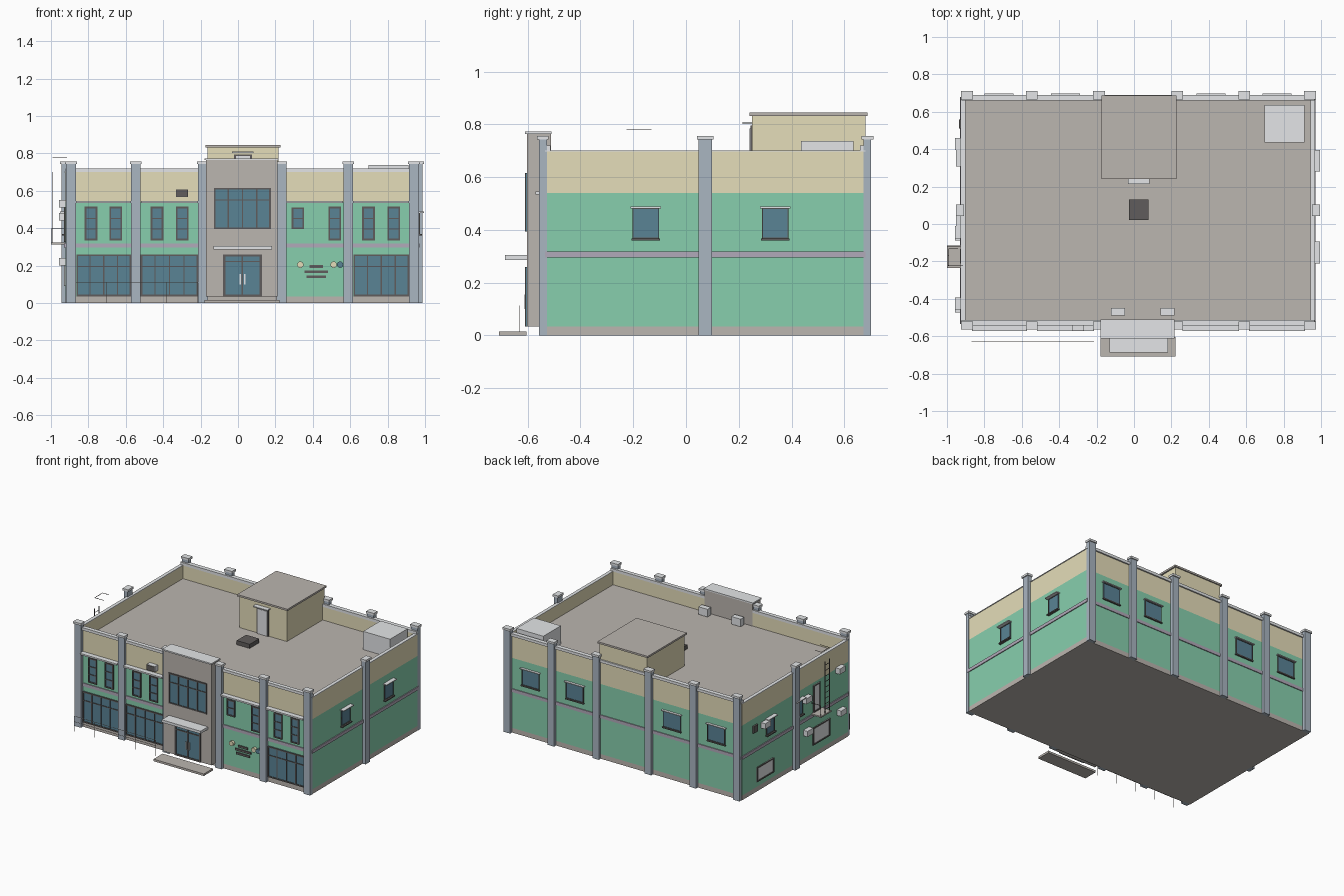
import bpy
import bmesh
from mathutils import Matrix, Vector

cube = bpy.data.objects.get("Cube")
if cube:
    bpy.data.objects.remove(cube)


def material(name, rgb):
    lin = [(c / 255) ** 2.2 for c in rgb] + [1]
    m = bpy.data.materials.new(name)
    m.use_nodes = True
    m.diffuse_color = lin
    m.node_tree.nodes["Principled BSDF"].inputs["Base Color"].default_value = lin
    return m


GREEN = material("green wall", (134, 206, 172))
TAN = material("tan wall", (228, 220, 184))
STONE = material("warm grey stone", (186, 180, 174))
BLUE = material("blue grey pillar", (168, 180, 192))
LIGHT = material("light grey", (227, 229, 231))
GLASS = material("blue glass", (90, 130, 148))
DARK = material("dark frame", (96, 93, 92))
MAUVE = material("mauve trim", (176, 168, 184))

# Wall planes
X0, X1, Y0, Y1 = -.923, .965, -.535, .68
ROOF, TOP, T = .605, .70, .021


def build(name, boxes):
    """One object from boxes given as (x0, x1, y0, y1, z0, z1, material)."""
    bm = bmesh.new()
    mesh = bpy.data.meshes.new(name)
    slots = []
    for *b, mat in boxes:
        if mat not in slots:
            slots.append(mat)
            mesh.materials.append(mat)
        lo, hi = Vector(b[0::2]), Vector(b[1::2])
        mtx = Matrix.Translation((lo + hi) / 2) @ Matrix.Diagonal((*(hi - lo), 1))
        made = bmesh.ops.create_cube(bm, size=1, matrix=mtx)
        for f in {f for v in made["verts"] for f in v.link_faces}:
            f.material_index = slots.index(mat)
    bmesh.ops.recalc_face_normals(bm, faces=bm.faces)
    bm.to_mesh(mesh)
    bm.free()
    obj = bpy.data.objects.new(name, mesh)
    bpy.context.collection.objects.link(obj)


def on(side, u0, u1, z0, z1, d0, d1, mat):
    """Box on a wall: u runs along it, d is the distance out from it."""
    if side == "front":
        return (u0, u1, Y0 - d1, Y0 - d0, z0, z1, mat)
    if side == "back":
        return (u0, u1, Y1 + d0, Y1 + d1, z0, z1, mat)
    if side == "left":
        return (X1 + d0, X1 + d1, u0, u1, z0, z1, mat)
    return (X0 - d1, X0 - d0, u0, u1, z0, z1, mat)


def window(name, side, u0, u1, z0, z1, cols=1, rows=(), base=0, w=.009,
           pane=GLASS, hood=0):
    """Framed pane with bars; base is its distance from the wall, hood a depth."""
    def bar(a, b, c, d):
        return on(side, a, b, c, d, base - .004, base + .008, DARK)
    parts = [on(side, u0, u1, z0, z1, base - .004, base + .004, pane),
             bar(u0, u0 + w, z0, z1), bar(u1 - w, u1, z0, z1),
             bar(u0, u1, z0, z0 + w), bar(u0, u1, z1 - w, z1)]
    for i in range(1, cols):
        u = u0 + (u1 - u0) * i / cols
        parts.append(bar(u - w / 3, u + w / 3, z0, z1))
    parts += [bar(u0, u1, z - w / 3, z + w / 3) for z in rows]
    if hood:
        parts.append(on(side, u0 - .008, u1 + .008, z1, z1 + .006, 0, hood, LIGHT))
        parts.append(on(side, u0 - .004, u1 + .004, z0 - .008, z0, 0, hood * .6, DARK))
    build(name, parts)


def ring(name, z0, z1, mat):
    build(name, [(X0, X1, Y0, Y0 + T, z0, z1, mat), (X0, X1, Y1 - T, Y1, z0, z1, mat),
                 (X0, X0 + T, Y0 + T, Y1 - T, z0, z1, mat),
                 (X1 - T, X1, Y0 + T, Y1 - T, z0, z1, mat)])


# Shell
ring("plinth", 0, .034, STONE)
ring("green_walls", .034, .54, GREEN)
ring("tan_walls", .54, TOP, TAN)
build("floor", [(X0 + T, X1 - T, Y0 + T, Y1 - T, 0, .02, STONE)])
build("roof", [(X0 + T, X1 - T, Y0 + T, Y1 - T, ROOF - .02, ROOF, STONE)])
build("coping", [(X0, X1, Y0 - .008, Y0 + T, TOP, .72, LIGHT),
                 (X0, X1, Y1 - T, Y1 + .01, TOP, .72, LIGHT),
                 (X0 - .004, X0 + T, Y0, Y1, TOP - .003, TOP + .002, LIGHT),
                 (X1 - T, X1 + .004, Y0, Y1, TOP - .003, TOP + .002, LIGHT)])
build("wall_band", [on(s, a, b, .296, .319, 0, .006, MAUVE)
                    for s, a, b in (("front", X0, X1), ("back", X0, X1),
                                    ("left", Y0, Y1), ("right", Y0, Y1))])

# Pillars with caps
COLUMNS = (-.893, -.546, -.187, .232, .589, .941)
places = [(s, u) for s in ("front", "back") for u in COLUMNS]
places += [("left", .073), ("right", .073)]
for s, u in places:
    build(s + "_pillar", [on(s, u - .026, u + .026, 0, .742, -.008, .022, BLUE),
                          on(s, u - .031, u + .031, .742, .757, -.014, .03, LIGHT)])

# Front storefronts, upper windows and ledges
for a, b in ((-.864, -.572), (-.52, -.212), (.617, .915)):
    window("storefront", "front", a, b, .036, .26, cols=4, rows=(.195,))
for u in (-.786, -.653, -.433, -.298, .518, .698, .833):
    window("upper_window", "front", u - .034, u + .034, .335, .515, rows=(.395, .452))
window("short_window", "front", .287, .353, .395, .512, rows=(.452,))
for a, b in ((-.866, -.573), (-.519, -.213), (.26, .562), (.616, .914)):
    build("window_ledge", [on("front", a, b, .534, .545, 0, .036, LIGHT)])

# Wall plaques and round lamps on one bay
build("wall_plaques", [on("front", .418 - w, .418 + w, z, z + .015, 0, .008, DARK)
                       for w, z in ((.037, .187), (.063, .16), (.053, .133))])
for u, mat in ((.333, TAN), (.511, TAN), (.546, GLASS)):
    bpy.ops.mesh.primitive_cylinder_add(vertices=16, radius=.017, depth=.02,
                                        location=(u, Y0 - .01, .205),
                                        rotation=(1.5708, 0, 0))
    lamp = bpy.context.object
    lamp.name = "round_lamp"
    lamp.data.materials.append(mat)

# Entrance tower, canopy and step
build("entrance_tower", [(-.172, .21, -.603, Y0 + T + .002, .034, .764, STONE),
                         (-.178, .216, -.611, -.51, .764, .774, LIGHT)])
window("tower_window", "front", -.128, .176, .395, .616, cols=4, rows=(.55,), base=.067)
window("entrance_door", "front", -.08, .128, .034, .26, cols=2, rows=(.222,), base=.067,
       w=.012)
build("door_handles", [on("front", u - .003, u + .003, .1, .155, .07, .078, LIGHT)
                       for u in (.012, .036)])
build("canopy", [(-.13, .181, -.687, -.6, .286, .305, LIGHT)])
build("entrance_step", [(-.18, .222, -.708, -.605, 0, .015, STONE)])
build("tower_vents", [(u - .037, u + .037, -.49, -.45, .61, .665, LIGHT)
                      for u in (-.085, .18)])

# Ramp railing
R = .001
build("ramp_railing",
      [(-.87, -.215, -.63 - R, -.63 + R, z - R, z + R, STONE) for z in (.072, .112)] +
      [(u - R, u + R, -.63 - R, -.63 + R, 0, .112, STONE)
       for u in (-.868, -.705, -.543, -.38, -.217)])

# Side and back windows
for y in (-.152, .338):
    window("side_window", "left", y - .05, y + .05, .368, .482, w=.003, hood=.03)
for y in (.36, .035):
    window("side_window", "right", y - .045, y + .045, .368, .482, w=.003, hood=.03)
for u in (-.721, -.366, .411, .765):
    window("back_window", "back", u - .07, u + .07, .368, .485, w=.004, hood=.018)

# Right wall: shutters, service door, vent
window("shutter", "right", .32, .51, .07, .175, pane=LIGHT)
window("shutter", "right", -.32, -.13, .09, .215, pane=LIGHT)
window("service_door", "right", -.21, -.135, .325, .52, pane=LIGHT)
build("wall_vent", [on("right", .51, .56, .44, .49, 0, .012, DARK)])

# Air conditioners, the front one with a dark grille
for s, u, z in (("front", -.299, .587), ("right", .428, .46), ("right", -.045, .46),
                ("right", -.055, .22), ("right", -.425, .53), ("right", -.44, .22)):
    build("air_conditioner", [on(s, u - .033, u + .033, z - .02, z + .02, 0, .034, LIGHT)])
build("grille", [on("front", -.33, -.268, .569, .605, .034, .037, DARK)])

# Service platform with ladder and top hoop
build("platform", [(-1, X0, -.235, -.115, .314, .324, STONE)])
build("platform_rail", [(-.998, X0, -.12, -.117, .399, .402, DARK),
                        (-.998, -.995, -.12, -.117, .32, .402, DARK)])
build("ladder", [(-.994, -.991, y - .002, y + .002, .324, .70, DARK)
                 for y in (-.17, -.222)] +
      [(-.993, -.991, -.222, -.17, .35 + i * .04, .353 + i * .04, DARK)
       for i in range(9)])
build("ladder_hoop", [(-.992, -.915, -.225, -.222, .779, .781, DARK),
                      (-.992, -.989, -.225, -.131, .779, .781, DARK),
                      (-.992, -.94, -.134, -.131, .779, .781, DARK)])

# Roof house, its door, and roof equipment
build("roof_house", [(-.163, .216, .25, .68, ROOF, .832, TAN),
                     (-.175, .227, .24, .688, .832, .845, STONE)])
build("roof_house_door", [(-.021, .074, .244, .252, ROOF, .795, DARK),
                          (-.011, .064, .241, .252, ROOF, .785, LIGHT),
                          (-.032, .084, .215, .25, .802, .809, LIGHT)])
build("roof_hatch", [(-.026, .078, .022, .13, ROOF, ROOF + .03, DARK)])
build("roof_unit", [(.697, .912, .435, .635, ROOF, .737, LIGHT)])
